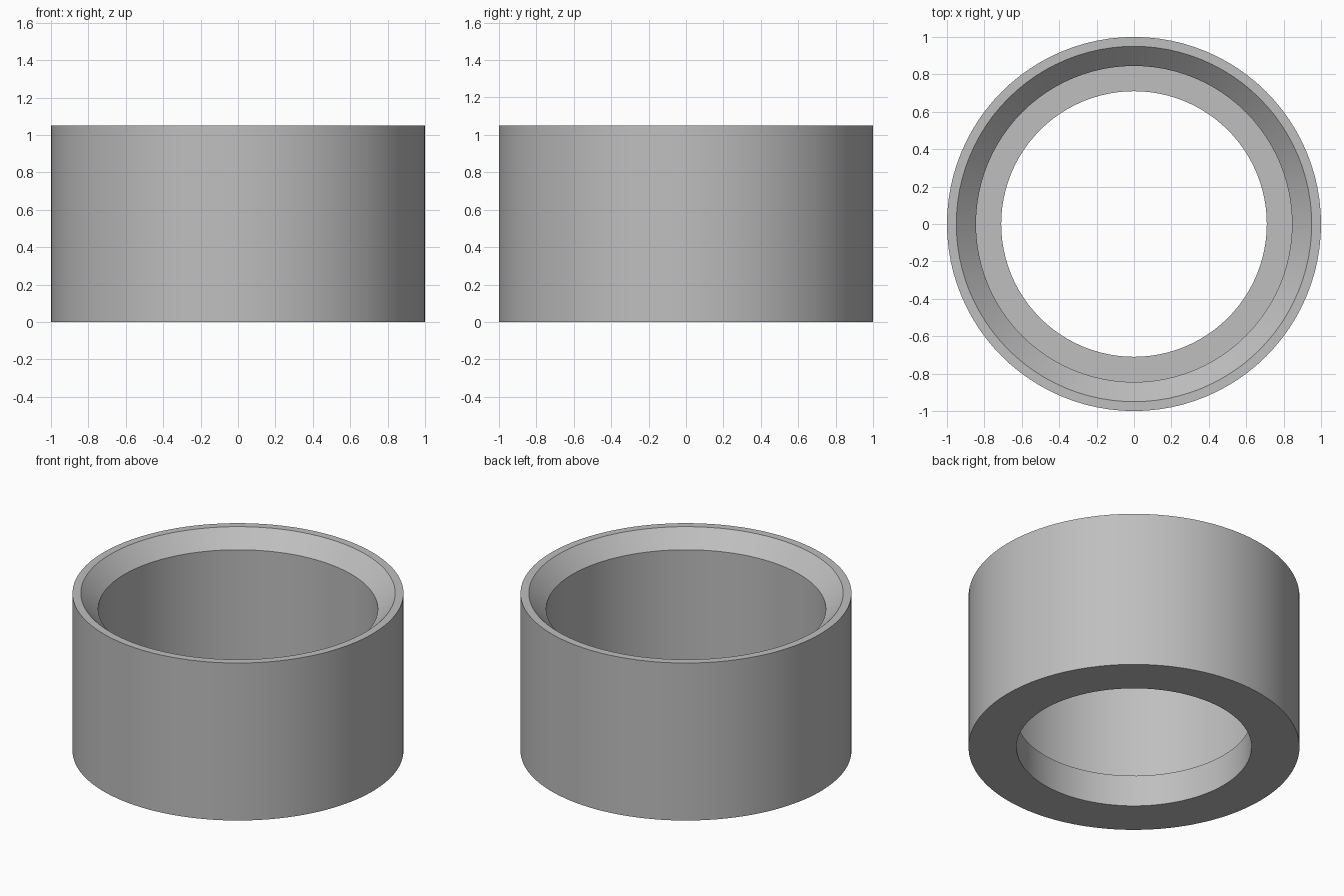
import bpy
import bmesh
from math import cos, sin, tau

cube = bpy.data.objects.get("Cube")
if cube:
    bpy.data.objects.remove(cube, do_unlink=True)

SIDES = 96

# Plain grey material
grey = bpy.data.materials.new("plain grey")
grey.use_nodes = True
colour = (0.52, 0.52, 0.52, 1)
grey.diffuse_color = colour
grey.node_tree.nodes["Principled BSDF"].inputs["Base Color"].default_value = colour


def lathe(name, profile, material):
    """Sweep a closed (radius, height) profile around the z axis."""
    bm = bmesh.new()
    rings = [[bm.verts.new((r * cos(tau * i / SIDES), r * sin(tau * i / SIDES), z))
              for i in range(SIDES)] for r, z in profile]
    for a, b in zip(rings, rings[1:] + rings[:1]):
        for i in range(SIDES):
            j = (i + 1) % SIDES
            bm.faces.new((a[i], a[j], b[j], b[i]))
    bmesh.ops.recalc_face_normals(bm, faces=bm.faces)
    mesh = bpy.data.meshes.new(name)
    bm.to_mesh(mesh)
    bm.free()
    mesh.materials.append(material)
    obj = bpy.data.objects.new(name, mesh)
    bpy.context.collection.objects.link(obj)
    bpy.ops.object.select_all(action="DESELECT")
    obj.select_set(True)
    bpy.context.view_layer.objects.active = obj
    bpy.ops.object.shade_smooth_by_angle()
    return obj


# Collar: outer wall, narrow rim, chamfered mouth, bore, inner ledge, lower hole
lathe("stepped_collar", [
    (1, 0), (1, 1.05), (0.95, 1.05), (0.845, 0.945),
    (0.845, 0.21), (0.71, 0.21), (0.71, 0),
], grey)
